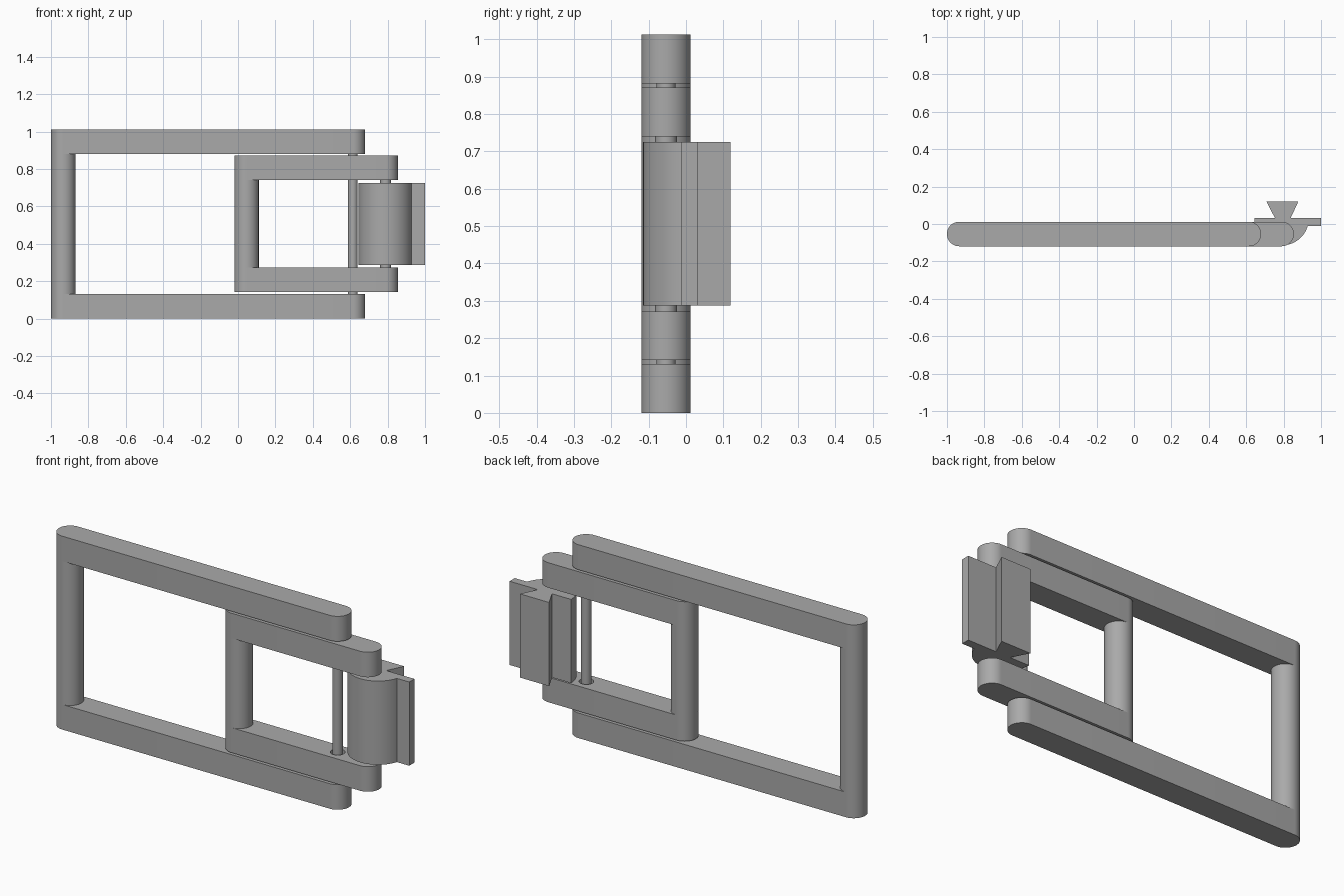
import bpy, bmesh, math

cube = bpy.data.objects.get("Cube")
if cube:
    bpy.data.objects.remove(cube, do_unlink=True)

# Single grey material
GREY = (0.4, 0.4, 0.4, 1)
grey = bpy.data.materials.new("plain_grey")
grey.use_nodes = True
grey.diffuse_color = GREY
grey.node_tree.nodes["Principled BSDF"].inputs["Base Color"].default_value = GREY

R = 0.0655            # half thickness of the bars
BAR = 2 * R
Y = -0.0535           # centre line of the bars
HEIGHT = 1.012
PIN_X, HINGE_X = 0.6145, 0.7895


def arc(cx, cy, r, start, end, steps=32):
    angles = [math.radians(start + (end - start) * i / steps) for i in range(steps + 1)]
    return [(cx + r * math.cos(a), cy + r * math.sin(a)) for a in angles]


def prism(name, outline, z0, z1):
    """Extrude a flat outline upward from z0 to z1."""
    bm = bmesh.new()
    face = bm.faces.new([bm.verts.new((x, y, z0)) for x, y in outline])
    top = bmesh.ops.extrude_face_region(bm, geom=[face])["geom"]
    verts = [g for g in top if isinstance(g, bmesh.types.BMVert)]
    bmesh.ops.translate(bm, verts=verts, vec=(0, 0, z1 - z0))
    bmesh.ops.recalc_face_normals(bm, faces=bm.faces)
    mesh = bpy.data.meshes.new(name)
    bm.to_mesh(mesh)
    bm.free()
    mesh.materials.append(grey)
    obj = bpy.data.objects.new(name, mesh)
    bpy.context.collection.objects.link(obj)
    return obj


def smooth(obj):
    bpy.ops.object.select_all(action='DESELECT')
    obj.select_set(True)
    bpy.context.view_layer.objects.active = obj
    bpy.ops.object.shade_smooth_by_angle(angle=math.radians(30))


def rod(name, x, r, z0, z1):
    return prism(name, arc(x, Y, r, 0, 360, 48)[:-1], z0, z1)


def frame(name, x0, x1, z0):
    """Two round-ended arms joined by a round post at the left end."""
    z1 = HEIGHT - z0
    stadium = arc(x1 - R, Y, R, -90, 90) + arc(x0 + R, Y, R, 90, 270)
    arms = [prism(name + "_lower_arm", stadium, z0, z0 + BAR),
            prism(name + "_upper_arm", stadium, z1 - BAR, z1)]
    post = rod(name + "_post", x0 + R, R, z0 + BAR, z1 - BAR)
    return arms, post


# Outer and inner swinging frames
outer_arms, outer_post = frame("outer_frame", -1.0, 0.68, 0.0)
inner_arms, inner_post = frame("inner_frame", -0.02, 0.855, 0.141)

# Clearance holes in the inner arms for the long pin
cutter = rod("hole_cutter", PIN_X, 0.035, -0.1, HEIGHT + 0.1)
cutter.hide_render = True
for arm in inner_arms:
    mod = arm.modifiers.new("pin_hole", 'BOOLEAN')
    mod.operation = 'DIFFERENCE'
    mod.solver = 'EXACT'
    mod.object = cutter
    bpy.context.view_layer.objects.active = arm
    bpy.ops.object.modifier_apply(modifier=mod.name)
bpy.data.objects.remove(cutter, do_unlink=True)

# Hinge pins
long_pin = rod("long_pin", PIN_X, 0.0255, 0.1, HEIGHT - 0.1)
short_pin = rod("short_pin", HINGE_X, 0.029, 0.25, HEIGHT - 0.25)

# End block: half-round body, side flange and dovetail rail
BACK, FLANGE, RAIL = 0.031, -0.012, 0.119
BODY_R = 0.1455
meet = -math.degrees(math.asin((BACK - FLANGE) / BODY_R))
outline = arc(HINGE_X, BACK, BODY_R, -180, meet, 48)
outline += [(1.0, FLANGE), (1.0, BACK), (0.837, BACK), (0.878, RAIL),
            (0.709, RAIL), (0.754, BACK)]
block = prism("end_block", outline, 0.287, HEIGHT - 0.287)

for part in outer_arms + inner_arms + [outer_post, inner_post, long_pin, short_pin, block]:
    smooth(part)
